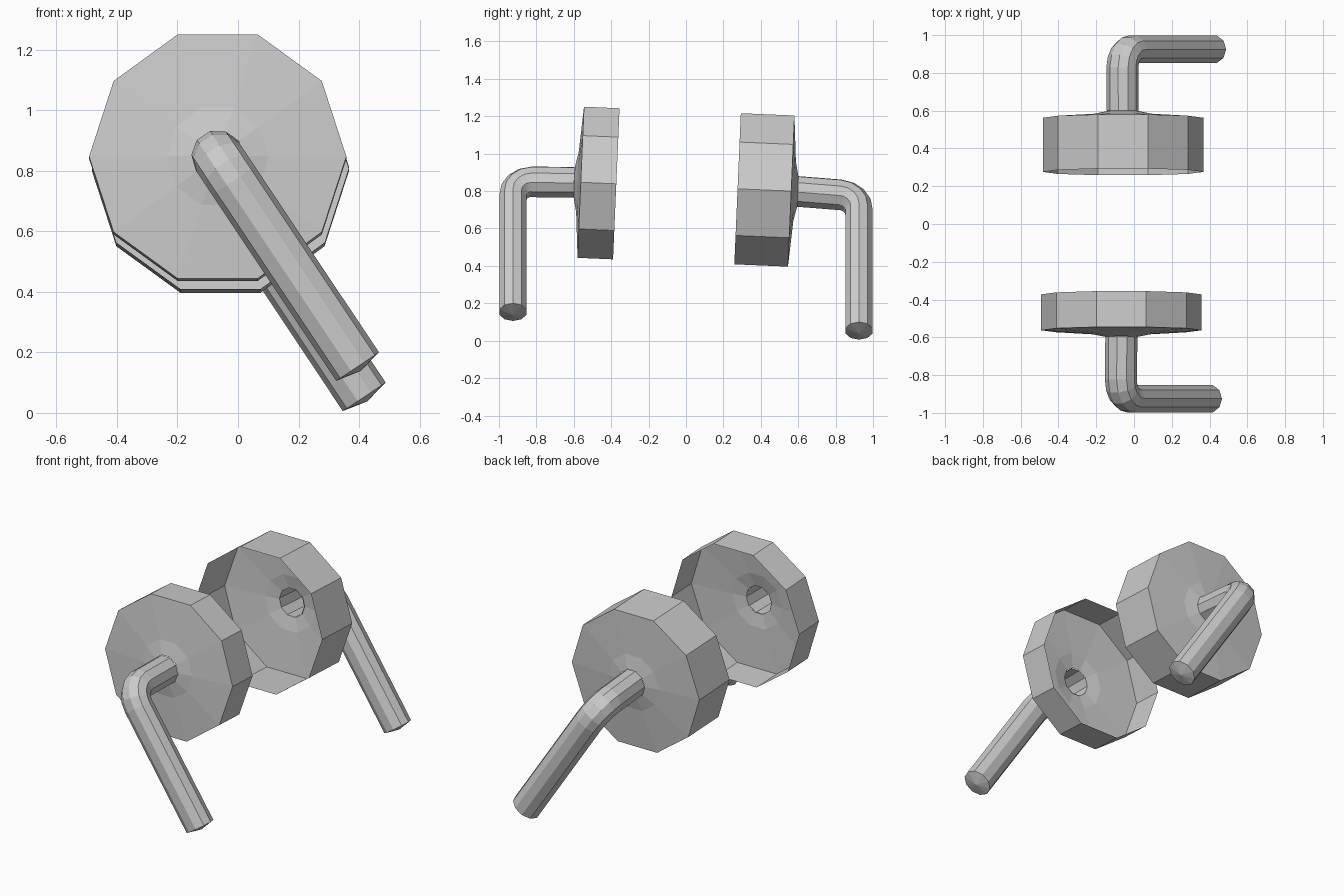
import bpy
import bmesh
from math import cos, sin, pi
from mathutils import Vector

cube = bpy.data.objects.get("Cube")
if cube:
    bpy.data.objects.remove(cube)

SIDES = 10
TUBE_R = 0.085

grey = bpy.data.materials.new("plain grey")
grey.use_nodes = True
grey.diffuse_color = (0.6, 0.6, 0.6, 1)
grey.node_tree.nodes["Principled BSDF"].inputs["Base Color"].default_value = (0.6, 0.6, 0.6, 1)


def add_ring(bm, centre, across, up, r, squash=1.0):
    """A decagon of vertices around a centre."""
    angles = [2 * pi * k / SIDES for k in range(SIDES)]
    return [bm.verts.new(centre + across * r * cos(a) + up * r * squash * sin(a)) for a in angles]


def bridge(bm, rings):
    """Join each ring to the next with quads."""
    for a, b in zip(rings, rings[1:]):
        for k in range(SIDES):
            j = (k + 1) % SIDES
            bm.faces.new((a[k], a[j], b[j], b[k]))


def finish(bm, name):
    bmesh.ops.recalc_face_normals(bm, faces=bm.faces)
    mesh = bpy.data.meshes.new(name)
    bm.to_mesh(mesh)
    bm.free()
    mesh.materials.append(grey)
    bpy.context.collection.objects.link(bpy.data.objects.new(name, mesh))


def cup(name, centre, side, depth):
    """Thin hollow cup, open towards the middle, with a raised open hub on its outer face."""
    tilt = 0.043
    outward = Vector((0, side, -side * tilt)).normalized()
    up = Vector((0, tilt, 1)).normalized()
    across = Vector((1, 0, 0))
    profile = [(0.425, -depth), (0.425, 0), (0.17, 0.018), (TUBE_R, 0.035)]
    bm = bmesh.new()
    bridge(bm, [add_ring(bm, centre + outward * t, across, up, r) for r, t in profile])
    finish(bm, name)


def crank(name, start, corner, tip):
    """Bent tube: shaft open at the hub, rounded elbow, slanted handle with a domed tip."""
    shaft = (corner - start).normalized()
    down = (tip - corner).normalized()
    side = Vector((-down.z, 0, down.x))
    bend, steps = 0.1, 4
    pivot = corner - shaft * bend + down * bend
    # Each section: centre, direction, squash
    sections = [(start, shaft, 1.0)]
    for i in range(steps + 1):
        a = pi / 2 * i / steps
        sections.append((pivot - down * bend * cos(a) + shaft * bend * sin(a),
                         shaft * cos(a) + down * sin(a), 1 - 0.1 * i / steps))
    sections.append((tip, down, 0.9))
    bm = bmesh.new()
    rings = [add_ring(bm, centre, side, side.cross(direction).normalized(), TUBE_R, squash)
             for centre, direction, squash in sections]
    bridge(bm, rings)
    apex = bm.verts.new(tip + down * 0.018)
    for k in range(SIDES):
        bm.faces.new((rings[-1][k], rings[-1][(k + 1) % SIDES], apex))
    finish(bm, name)


# Front pair
cup("front_cup", Vector((-0.067, -0.5625, 0.847)), -1, 0.19)
crank("front_crank", Vector((-0.067, -0.597, 0.847)),
      Vector((-0.07, -0.925, 0.85)), Vector((0.395, -0.925, 0.153)))

# Back pair, with a deeper cup
cup("back_cup", Vector((-0.058, 0.5625, 0.8)), 1, 0.287)
crank("back_crank", Vector((-0.06, 0.597, 0.798)),
      Vector((-0.062, 0.925, 0.772)), Vector((0.417, 0.925, 0.053)))
